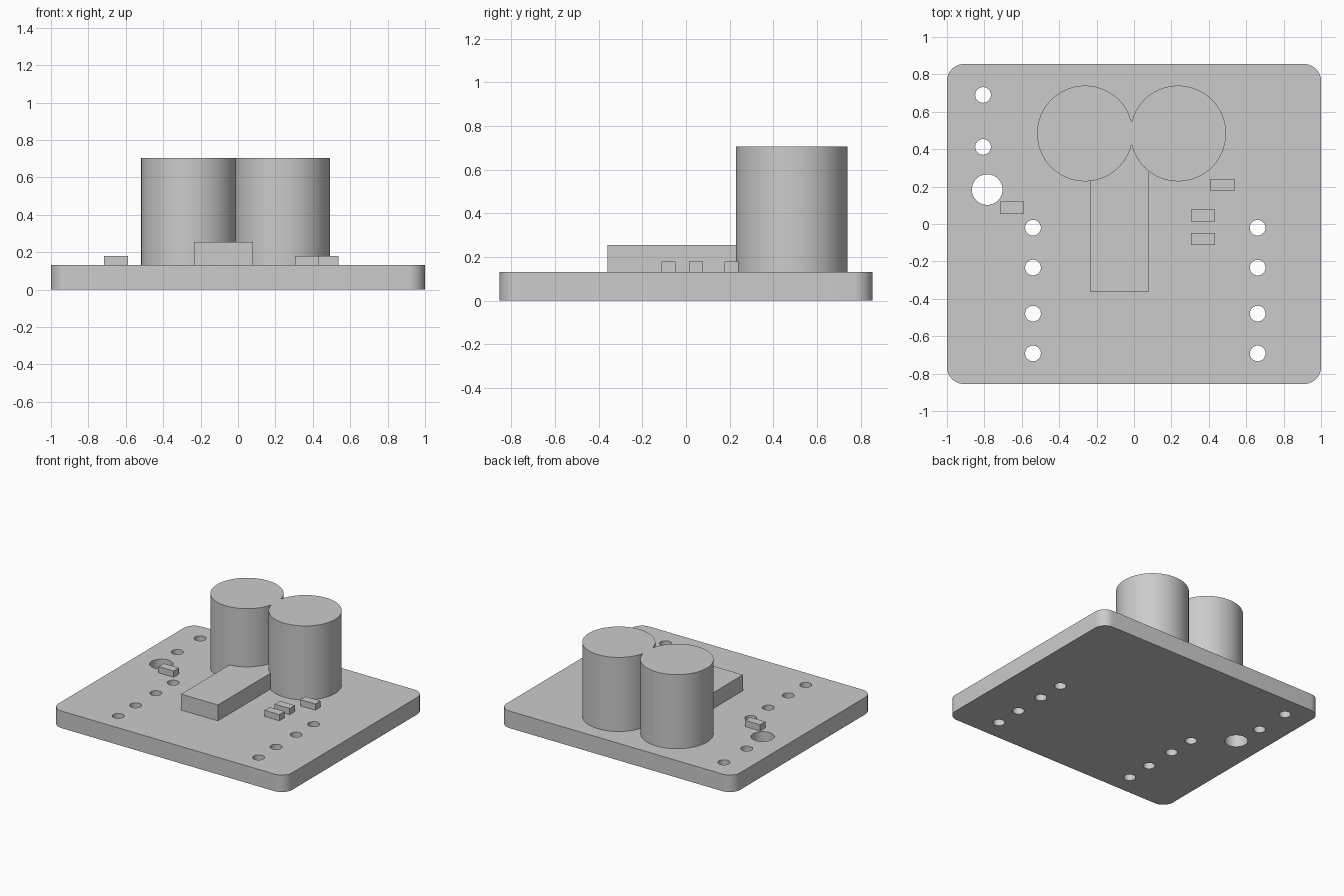
import bpy, bmesh
from math import acos, cos, sin, pi, radians

if "Cube" in bpy.data.objects:
    bpy.data.objects.remove(bpy.data.objects["Cube"])

BOARD_TOP = 0.132
SINK = 0.01  # parts are seated slightly into the board

grey = bpy.data.materials.new("plain grey")
grey.use_nodes = True
grey.diffuse_color = (0.6, 0.6, 0.6, 1)
grey.node_tree.nodes["Principled BSDF"].inputs["Base Color"].default_value = (0.6, 0.6, 0.6, 1)


def arc(cx, cy, r, start, end, steps):
    return [(cx + r * cos(start + (end - start) * i / steps),
             cy + r * sin(start + (end - start) * i / steps)) for i in range(steps + 1)]


def prism(name, outlines, z0, z1):
    """Extrude closed outlines (anticlockwise) from z0 up to z1."""
    bm = bmesh.new()
    for outline in outlines:
        low = [bm.verts.new((x, y, z0)) for x, y in outline]
        high = [bm.verts.new((x, y, z1)) for x, y in outline]
        bm.faces.new(low[::-1])
        bm.faces.new(high)
        for i in range(len(low)):
            j = (i + 1) % len(low)
            bm.faces.new((low[i], low[j], high[j], high[i]))
    mesh = bpy.data.meshes.new(name)
    bm.to_mesh(mesh)
    bm.free()
    mesh.materials.append(grey)
    obj = bpy.data.objects.new(name, mesh)
    bpy.context.collection.objects.link(obj)
    return obj


def select_only(obj):
    bpy.ops.object.select_all(action="DESELECT")
    obj.select_set(True)
    bpy.context.view_layer.objects.active = obj


def smooth(obj):
    select_only(obj)
    bpy.ops.object.shade_smooth_by_angle(angle=radians(30))


def box(name, x0, x1, y0, y1, top):
    return prism(name, [[(x0, y0), (x1, y0), (x1, y1), (x0, y1)]], BOARD_TOP - SINK, top)


# Circuit board with rounded corners
half_x, half_y, corner = 1.0, 0.855, 0.09
outline = []
for i, (sx, sy) in enumerate([(1, 1), (-1, 1), (-1, -1), (1, -1)]):
    outline += arc(sx * (half_x - corner), sy * (half_y - corner), corner,
                   i * pi / 2, (i + 1) * pi / 2, 10)
board = prism("circuit_board", [outline], 0, BOARD_TOP)

# Pin holes and one mounting hole, drilled through the board
holes = [(-0.807, 0.69, 0.042), (-0.807, 0.412, 0.042), (-0.785, 0.184, 0.082)]
holes += [(x, y, 0.042) for x in (-0.54, 0.661) for y in (-0.02, -0.233, -0.479, -0.692)]
drill = prism("hole_cutter", [arc(x, y, r, 0, 2 * pi, 40)[:-1] for x, y, r in holes], -0.1, 0.3)
drill.hide_render = True
cut = board.modifiers.new("holes", "BOOLEAN")
cut.operation = "DIFFERENCE"
cut.solver = "EXACT"
cut.object = drill
select_only(board)
bpy.ops.object.modifier_apply(modifier=cut.name)
bpy.data.objects.remove(drill)
smooth(board)

# Twin transducer barrels, merged where they overlap
mid_x, mid_y, gap, radius = -0.013, 0.484, 0.249, 0.256
cusp = acos(gap / radius)
right_arc = arc(mid_x + gap, mid_y, radius, cusp - pi, pi - cusp, 72)
left_arc = arc(mid_x - gap, mid_y, radius, cusp, 2 * pi - cusp, 72)
barrels = prism("twin_barrels", [right_arc[:-1] + left_arc[:-1]], BOARD_TOP - SINK, 0.705)
smooth(barrels)

# Chip block running in under the barrels
box("chip_block", -0.235, 0.08, -0.36, 0.46, 0.255)

# Small surface components
for i, (x, y) in enumerate([(0.474, 0.208), (0.369, 0.045), (0.369, -0.08), (-0.653, 0.087)]):
    box(f"small_component_{i + 1}", x - 0.064, x + 0.064, y - 0.032, y + 0.032, 0.18)
